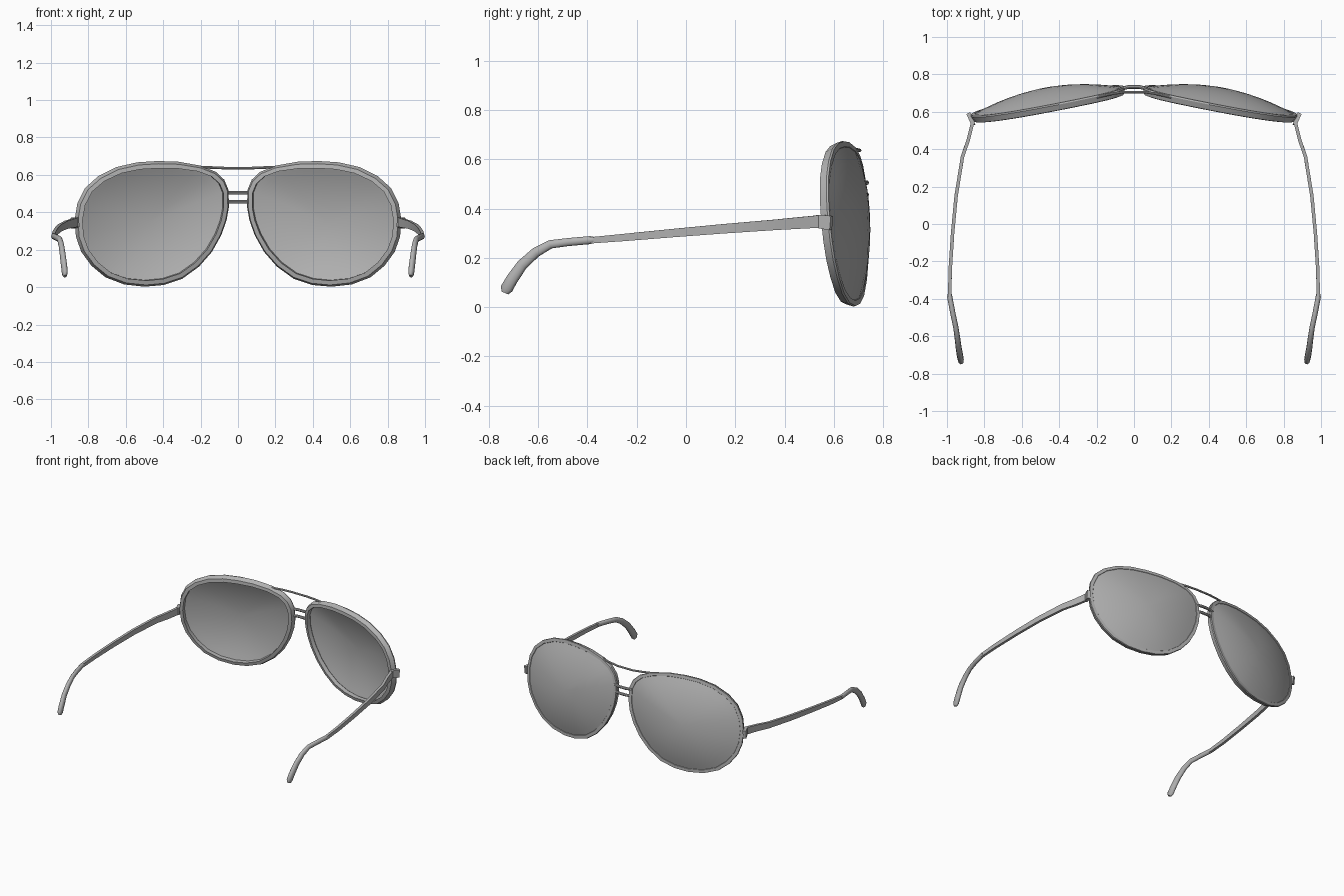
import bpy, bmesh, math
from mathutils import Vector

cube = bpy.data.objects.get("Cube")
if cube:
    bpy.data.objects.remove(cube)

grey = bpy.data.materials.new("neutral grey")
grey.use_nodes = True
grey.diffuse_color = (0.45, 0.45, 0.45, 1)
grey.node_tree.nodes["Principled BSDF"].inputs["Base Color"].default_value = (0.45, 0.45, 0.45, 1)


def make(name, verts, faces, angle=35):
    mesh = bpy.data.meshes.new(name)
    mesh.from_pydata([tuple(v) for v in verts], [], faces)
    bm = bmesh.new()
    bm.from_mesh(mesh)
    bmesh.ops.recalc_face_normals(bm, faces=bm.faces)
    bm.to_mesh(mesh)
    bm.free()
    mesh.materials.append(grey)
    obj = bpy.data.objects.new(name, mesh)
    bpy.context.collection.objects.link(obj)
    bpy.ops.object.select_all(action='DESELECT')
    obj.select_set(True)
    bpy.context.view_layer.objects.active = obj
    bpy.ops.object.shade_smooth_by_angle(angle=math.radians(angle))
    return obj


def bridge(rings, n, closed=False):
    """Quads between successive rings of n vertices."""
    pairs = rings if closed else rings - 1
    return [(a * n + i, a * n + (i + 1) % n,
             (a + 1) % rings * n + (i + 1) % n, (a + 1) % rings * n + i)
            for a in range(pairs) for i in range(n)]


def sweep(name, path, sizes, sides, phase=0.0, angle=35):
    """Tube along a path; sizes are (half width, half height) per point."""
    pts = [Vector(p) for p in path]
    verts = []
    for k, p in enumerate(pts):
        t = (pts[min(k + 1, len(pts) - 1)] - pts[max(k - 1, 0)]).normalized()
        side = t.cross(Vector((0, 0, 1))).normalized()
        up = side.cross(t)
        w, h = sizes[k]
        for i in range(sides):
            a = phase + math.tau * i / sides
            verts.append(p + side * w * math.cos(a) + up * h * math.sin(a))
    n = len(pts)
    faces = bridge(n, sides) + [tuple(range(sides)), tuple(range((n - 1) * sides, n * sides))]
    return make(name, verts, faces, angle)


# Outline of one eye seen from the front (x, z)
outline = [(.05, .43), (.052, .52), (.075, .575), (.12, .617), (.2, .65), (.32, .671), (.43, .675),
           (.54, .668), (.65, .643), (.75, .593), (.82, .53), (.86, .45), (.875, .36),
           (.868, .27), (.84, .19), (.785, .115), (.71, .053), (.61, .015), (.5, .003),
           (.4, .012), (.3, .045), (.21, .11), (.14, .19), (.09, .28), (.062, .36)]
N = len(outline)
CX, CZ = .46, .345
normal = Vector((.195, 1, .09)).normalized()


def on_plane(x, z):
    return Vector((x, .665 - .195 * (x - CX) - .09 * (z - CZ), z))


def ring(inset, depth):
    """Outline moved inwards by inset and pushed back from the lens plane."""
    out = []
    for x, z in outline:
        d = Vector((x - CX, z - CZ))
        d *= 1 - inset / d.length
        out.append(on_plane(CX + d.x, CZ + d.y) - normal * depth)
    return out


def mirror_x(s, pts):
    return [Vector((s * p.x, p.y, p.z)) for p in pts]


for s, label in ((1, "left"), (-1, "right")):
    # Rim with a sloped back lip
    section = [(.002, 0), (0, .008), (.012, .038), (.036, .042), (.036, .012), (.024, -.002)]
    verts = [p for inset, depth in section for p in ring(inset, depth)]
    make(label + "_rim", mirror_x(s, verts), bridge(len(section), N, True), 30)

    # Domed lens
    verts = []
    levels = [1, .88, .74, .58, .4, .2]
    edge = ring(.024, 0)
    for r in levels:
        for p in edge:
            x, z = CX + (p.x - CX) * r, CZ + (p.z - CZ) * r
            verts.append(on_plane(x, z) + normal * (.064 * (1 - r * r) - .001))
    faces = bridge(len(levels), N)
    verts.append(on_plane(CX, CZ) + normal * .063)
    last = (len(levels) - 1) * N
    faces += [(last + i, last + (i + 1) % N, len(verts) - 1) for i in range(N)]
    # thin shell: a second skin just behind the first
    count = len(verts)
    verts += [v - normal * .007 for v in verts]
    faces += [tuple(i + count for i in reversed(f)) for f in faces]
    faces += [(i, (i + 1) % N, (i + 1) % N + count, i + count) for i in range(N)]
    make(label + "_lens", mirror_x(s, verts), faces, 60)

    # Hinge lug at the outer edge of the rim
    sweep(label + "_hinge", mirror_x(s, [Vector(p) for p in (
        (.885, .59, .342), (.872, .562, .345), (.858, .53, .348))]),
        [(.016, .04), (.016, .04), (.014, .036)], 4, math.pi / 4, 30)

    # Flat temple arm
    arm = [(.862, .545, .348), (.886, .45, .341), (.917, .36, .334), (.951, .15, .318),
           (.97, -.05, .301), (.983, -.25, .283), (.985, -.39, .271)]
    sizes = [(.013, .036 - .018 * k / 6) for k in range(7)]
    sweep(label + "_temple", mirror_x(s, [Vector(p) for p in arm]), sizes, 4, math.pi / 4, 30)

    # Rounded ear tip
    tip = [(.985, -.375, .273), (.985, -.39, .272), (.968, -.48, .264), (.953, -.55, .255),
           (.944, -.61, .222), (.937, -.665, .172), (.93, -.705, .115), (.926, -.728, .075),
           (.925, -.735, .058)]
    sizes = [(.012, .014), (.014, .017), (.014, .017), (.014, .018), (.015, .021),
             (.016, .023), (.017, .025), (.016, .026), (.009, .016)]
    sweep(label + "_ear_tip", mirror_x(s, [Vector(p) for p in tip]), sizes, 10, 0, 50)

# Twin nose bridge bars
for name, z in (("upper_bridge_bar", .505), ("lower_bridge_bar", .457)):
    sweep(name, [(-.07, .722, z), (-.03, .733, z), (.03, .733, z), (.07, .722, z)],
          [(.01, .01)] * 4, 8)

# Thin brow bar
sweep("brow_bar", [(-.2, .677, .642), (-.13, .694, .639), (-.06, .705, .636), (.06, .705, .636),
                   (.13, .694, .639), (.2, .677, .642)], [(.007, .007)] * 6, 8)
